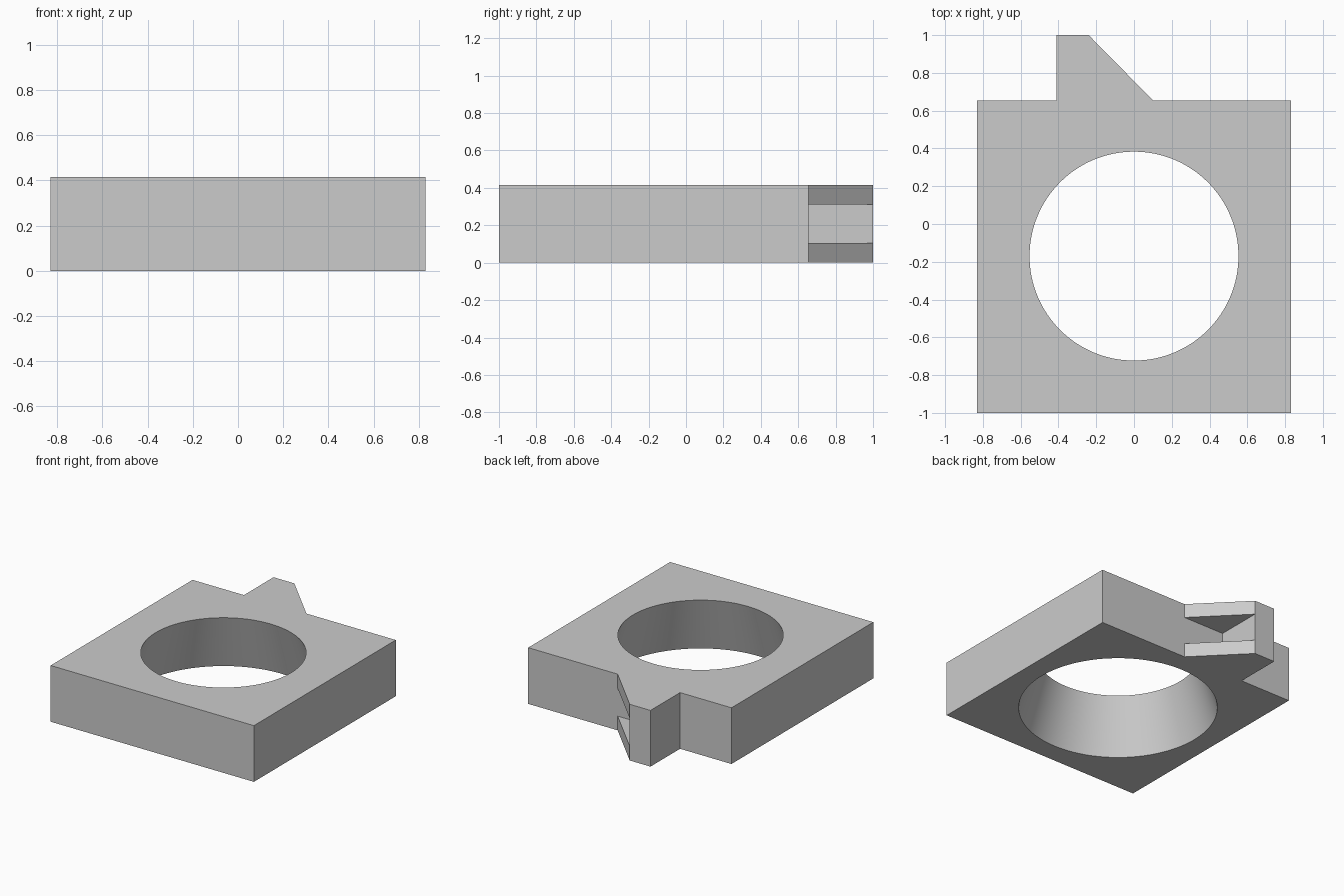
import bpy
import bmesh

cube = bpy.data.objects.get("Cube")
if cube:
    bpy.data.objects.remove(cube, do_unlink=True)

HEIGHT = 0.415
HOLE_Y = -0.17

grey = bpy.data.materials.new("plain grey")
grey.use_nodes = True
colour = (0.6, 0.6, 0.6, 1)
grey.diffuse_color = colour
grey.node_tree.nodes["Principled BSDF"].inputs["Base Color"].default_value = colour


def prism(name, outline, z0, z1):
    """Extrude a flat outline between two heights."""
    bm = bmesh.new()
    face = bm.faces.new([bm.verts.new((x, y, z0)) for x, y in outline])
    top = bmesh.ops.extrude_face_region(bm, geom=[face])["geom"]
    verts = [v for v in top if isinstance(v, bmesh.types.BMVert)]
    bmesh.ops.translate(bm, verts=verts, vec=(0, 0, z1 - z0))
    bmesh.ops.recalc_face_normals(bm, faces=bm.faces)
    mesh = bpy.data.meshes.new(name)
    bm.to_mesh(mesh)
    bm.free()
    mesh.materials.append(grey)
    obj = bpy.data.objects.new(name, mesh)
    bpy.context.collection.objects.link(obj)
    return obj


def cut(target, cutter):
    """Subtract the cutter, then remove it."""
    cutter.hide_render = True
    bpy.context.view_layer.objects.active = target
    mod = target.modifiers.new("cut", "BOOLEAN")
    mod.operation = "DIFFERENCE"
    mod.solver = "EXACT"
    mod.object = cutter
    bpy.ops.object.modifier_apply(modifier=mod.name)
    bpy.data.objects.remove(cutter, do_unlink=True)


# Square block with a tapered tab on the back edge
block = prism("block_with_tab", [
    (-0.83, -1), (0.83, -1), (0.83, 0.655), (0.1, 0.655),
    (-0.24, 1), (-0.41, 1), (-0.41, 0.655), (-0.83, 0.655)], 0, HEIGHT)

# Slot through the sloping side of the tab
cut(block, prism("slot_cutter", [(-0.24, 0.655), (0.3, 0.655), (-0.24, 1.2)], 0.105, 0.31))

# Conical hole, wider at the bottom
TOP_R, BOTTOM_R, EXTRA = 0.553, 0.678, 0.1
flare = (BOTTOM_R - TOP_R) / HEIGHT * EXTRA
bpy.ops.mesh.primitive_cone_add(
    vertices=128, radius1=BOTTOM_R + flare, radius2=TOP_R - flare,
    depth=HEIGHT + 2 * EXTRA, location=(0, HOLE_Y, HEIGHT / 2))
hole = bpy.context.object
hole.name = "hole_cutter"
hole.data.materials.append(grey)
cut(block, hole)

# Smooth hole wall, sharp block edges
bpy.ops.object.select_all(action="DESELECT")
block.select_set(True)
bpy.context.view_layer.objects.active = block
bpy.ops.object.shade_smooth_by_angle(angle=0.5)
